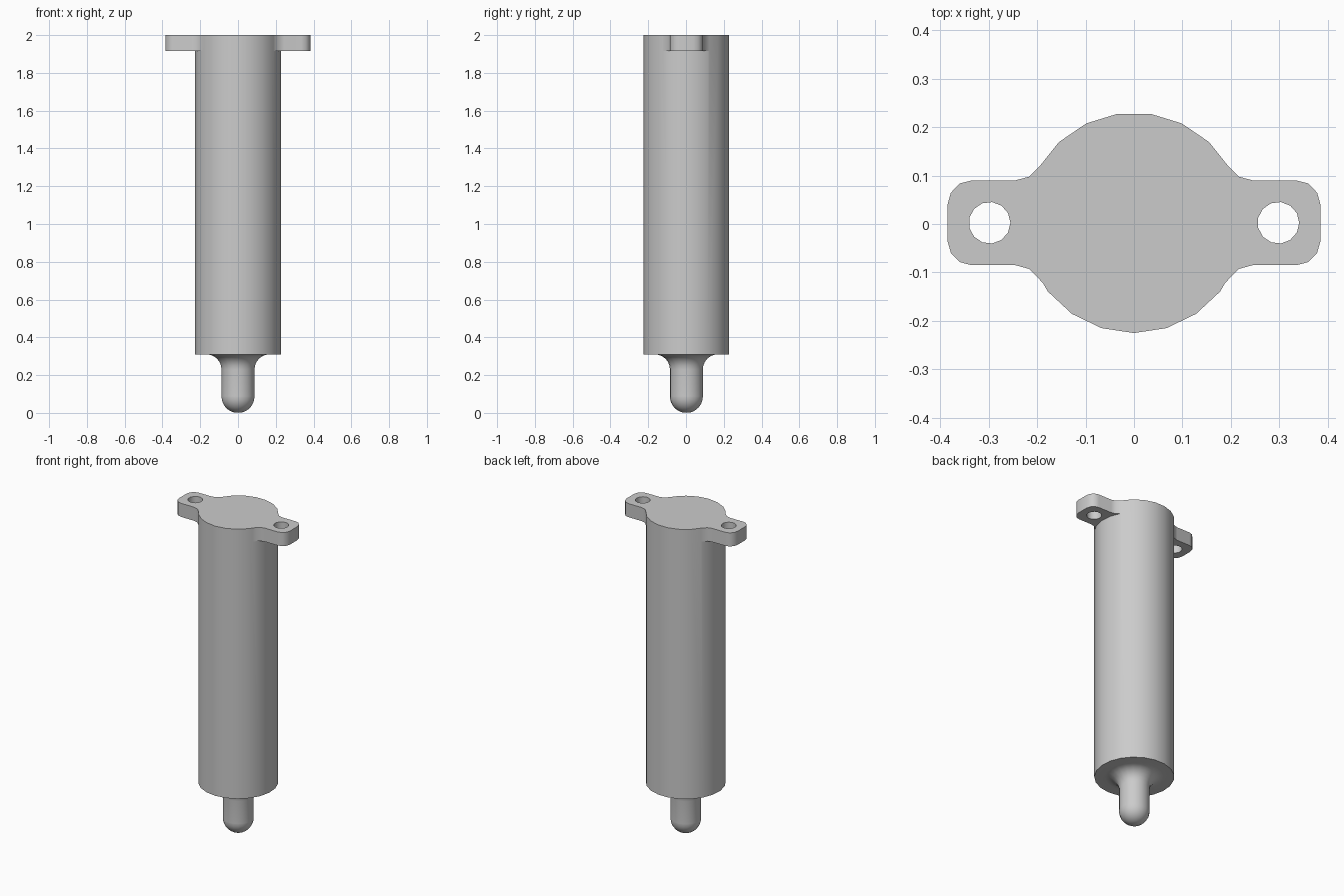
import bpy, bmesh
from math import sin, cos, pi, radians
from mathutils import Matrix

if "Cube" in bpy.data.objects:
    bpy.data.objects.remove(bpy.data.objects["Cube"])

grey = bpy.data.materials.new("light_grey")
grey.use_nodes = True
colour = (0.6, 0.6, 0.6, 1)
grey.diffuse_color = colour
grey.node_tree.nodes["Principled BSDF"].inputs["Base Color"].default_value = colour

SIDES, CY = 21, 0.0025
BODY_R, TIP_R, FILLET = 0.2275, 0.0875, 0.08
BASE_Z, EAR_Z, TOP_Z = 0.31, 1.915, 2.0


def make_object(name, bm):
    bmesh.ops.recalc_face_normals(bm, faces=bm.faces[:])
    mesh = bpy.data.meshes.new(name)
    bm.to_mesh(mesh)
    bm.free()
    mesh.materials.append(grey)
    obj = bpy.data.objects.new(name, mesh)
    bpy.context.collection.objects.link(obj)
    return obj


def lathe(name, profile):
    bm = bmesh.new()
    rings = []
    for r, z in profile:
        angles = [-pi / 2 + 2 * pi * i / SIDES for i in range(SIDES)]
        rings.append([bm.verts.new((r * cos(a), CY + r * sin(a), z)) for a in angles])
    for low, high in zip(rings, rings[1:]):
        for i in range(SIDES):
            j = (i + 1) % SIDES
            bm.faces.new((low[i], low[j], high[j], high[i]))
    bm.faces.new(rings[0])
    bm.faces.new(rings[-1])
    return make_object(name, bm)


def prism(name, outline, z0, z1):
    bm = bmesh.new()
    face = bm.faces.new([bm.verts.new((x, y + CY, z0)) for x, y in outline])
    new = bmesh.ops.extrude_face_region(bm, geom=[face])["geom"]
    verts = [v for v in new if isinstance(v, bmesh.types.BMVert)]
    bmesh.ops.translate(bm, verts=verts, vec=(0, 0, z1 - z0))
    return make_object(name, bm)


# Barrel with filleted neck and rounded tip, one lathed profile
tip = [(TIP_R * sin(radians(a)), TIP_R * (1 - cos(radians(a)))) for a in range(8, 91, 10)]
tip.append((TIP_R, TIP_R))
neck = [(TIP_R + FILLET * (1 - cos(radians(a))), BASE_Z - FILLET + FILLET * sin(radians(a)))
        for a in range(0, 91, 15)]
barrel = lathe("barrel", tip + neck + [(BODY_R, BASE_Z), (BODY_R, TOP_Z)])

# Mounting ears: a rounded plate blended into the barrel
quarter = [(0.385, 0.037), (0.378, 0.062), (0.36, 0.081), (0.335, 0.0875),
           (0.245, 0.0875), (0.217, 0.095), (0.195, 0.117), (0.16, 0.155)]
right_half = [(x, -y) for x, y in reversed(quarter)] + quarter
ears = prism("mounting_ears", right_half + [(-x, -y) for x, y in right_half], EAR_Z, TOP_Z)


def combine(tool, operation):
    mod = barrel.modifiers.new(tool.name, "BOOLEAN")
    mod.operation, mod.solver, mod.object = operation, "EXACT", tool
    bpy.ops.object.modifier_apply(modifier=mod.name)
    bpy.data.objects.remove(tool)


bpy.ops.object.select_all(action="DESELECT")
bpy.context.view_layer.objects.active = barrel
barrel.select_set(True)
combine(ears, "UNION")

# Screw holes through both ears
for side in (-1, 1):
    hole = [(side * 0.298 + 0.043 * cos(2 * pi * i / 13), 0.043 * sin(2 * pi * i / 13))
            for i in range(13)]
    combine(prism("hole_cutter", hole, EAR_Z - 0.05, TOP_Z + 0.05), "DIFFERENCE")

bpy.ops.object.shade_smooth_by_angle(angle=radians(35))
